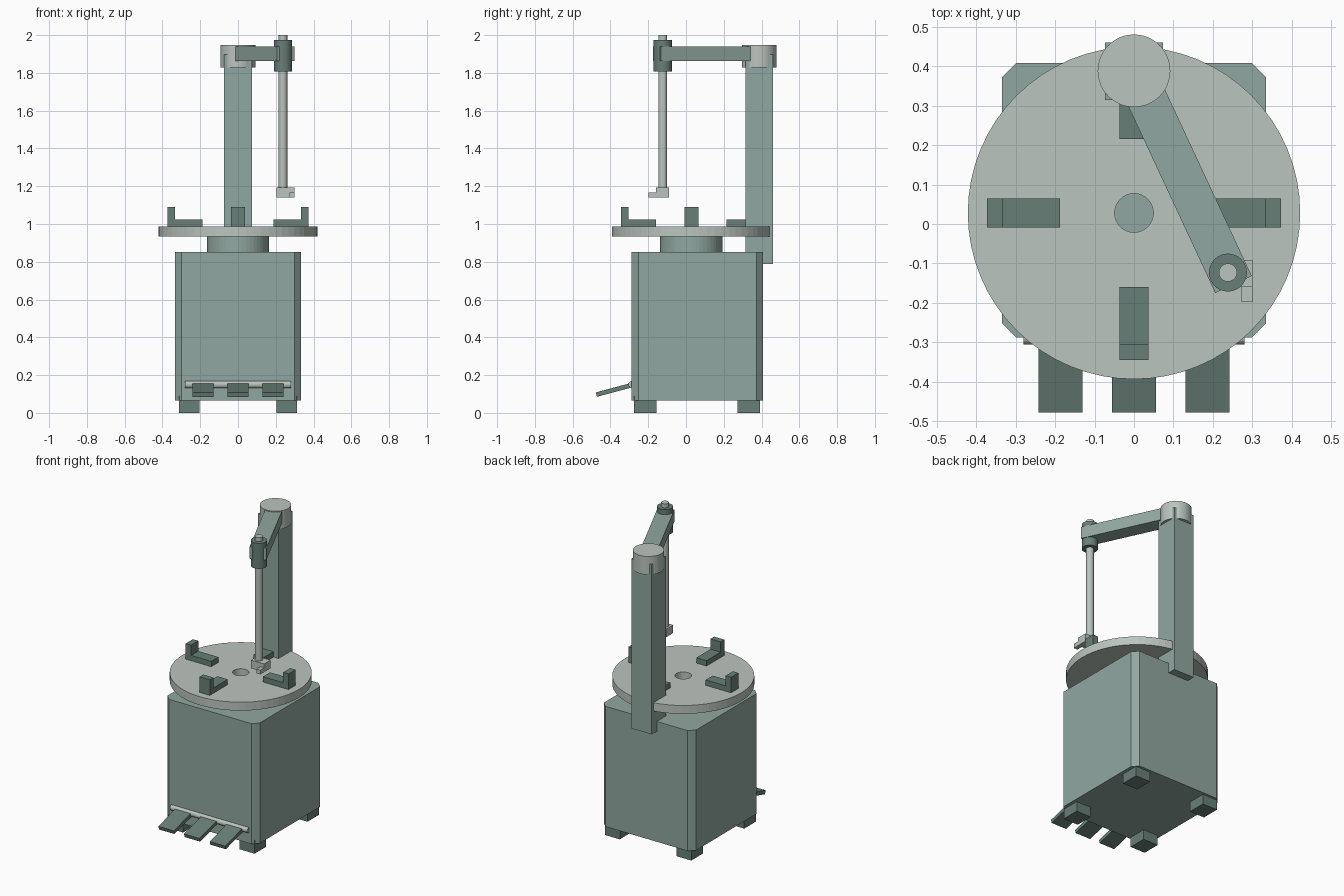
import bpy, bmesh, math
from mathutils import Matrix, Vector

if "Cube" in bpy.data.objects:
    bpy.data.objects.remove(bpy.data.objects["Cube"], do_unlink=True)


def material(name, rgb):
    mat = bpy.data.materials.new(name)
    mat.use_nodes = True
    mat.diffuse_color = (*rgb, 1)
    mat.node_tree.nodes["Principled BSDF"].inputs["Base Color"].default_value = (*rgb, 1)
    return mat


PAINT = material("grey green paint", (0.285, 0.39, 0.355))
STEEL = material("pale steel", (0.50, 0.555, 0.52))
DARK = material("dark green metal", (0.14, 0.212, 0.187))


def finish(name, bm, mat):
    bmesh.ops.recalc_face_normals(bm, faces=bm.faces)
    mesh = bpy.data.meshes.new(name)
    bm.to_mesh(mesh)
    bm.free()
    mesh.materials.append(mat)
    obj = bpy.data.objects.new(name, mesh)
    bpy.context.collection.objects.link(obj)
    return obj


def add_box(bm, lo, hi, turn=Matrix()):
    lo, hi = Vector(lo), Vector(hi)
    place = Matrix.Translation((lo + hi) / 2) @ Matrix.Diagonal((*(hi - lo), 1))
    return bmesh.ops.create_cube(bm, size=1, matrix=turn @ place)["verts"]


def box(name, lo, hi, mat, turn=Matrix()):
    bm = bmesh.new()
    add_box(bm, lo, hi, turn)
    return finish(name, bm, mat)


def cylinder(name, centre, radius, length, mat, turn=Matrix(), sides=48):
    bm = bmesh.new()
    bmesh.ops.create_cone(bm, cap_ends=True, segments=sides, radius1=radius, radius2=radius,
                          depth=length, matrix=Matrix.Translation(centre) @ turn)
    return finish(name, bm, mat)


def column_cylinder(name, x, y, z0, z1, radius, mat, sides=48):
    return cylinder(name, (x, y, (z0 + z1) / 2), radius, z1 - z0, mat, sides=sides)


TABLE_Y = 0.028
HEAD_Y = 0.388
SPINDLE = (0.238, -0.123)

# Cabinet with chamfered upright corners
bm = bmesh.new()
add_box(bm, (-0.334, -0.288, 0.065), (0.334, 0.408, 0.852))
upright = [e for e in bm.edges if abs(e.verts[0].co.z - e.verts[1].co.z) > 0.1]
bmesh.ops.bevel(bm, geom=upright, offset=0.036, segments=1, affect='EDGES')
finish("cabinet", bm, PAINT)

# Four feet, slightly sunk into the chamfered corners
for side, sx in (("left", 1), ("right", -1)):
    for end, y in (("front", -0.275), ("back", 0.272)):
        x0, x1 = sorted((0.205 * sx, 0.313 * sx))
        box(f"{end}_{side}_foot", (x0, y, 0), (x1, y + 0.12, 0.09), DARK)

# Turntable collar and holed disc
column_cylinder("table_collar", 0, TABLE_Y, 0.85, 0.937, 0.165, PAINT)
bm = bmesh.new()
ring = [bm.verts.new((r, 0, z)) for r, z in
        ((0.049, 0.933), (0.421, 0.933), (0.421, 0.988), (0.049, 0.988))]
edges = [bm.edges.new((ring[i], ring[(i + 1) % 4])) for i in range(4)]
bmesh.ops.spin(bm, geom=ring + edges, cent=(0, 0, 0), axis=(0, 0, 1),
               angle=math.tau, steps=64, use_duplicate=False)
bmesh.ops.remove_doubles(bm, verts=bm.verts, dist=0.0005)
finish("turntable", bm, STEEL).location.y = TABLE_Y

# Four L-shaped clamp jaws
PROFILE = ((0.187, 0.988), (0.372, 0.988), (0.372, 1.09),
           (0.333, 1.09), (0.333, 1.023), (0.187, 1.023))
for i, where in enumerate(("left", "back", "right", "front")):
    bm = bmesh.new()
    face = bm.faces.new([bm.verts.new((x, -0.037, z)) for x, z in PROFILE])
    grown = bmesh.ops.extrude_face_region(bm, geom=[face])["geom"]
    bmesh.ops.translate(bm, vec=(0, 0.074, 0),
                        verts=[v for v in grown if isinstance(v, bmesh.types.BMVert)])
    jaw = finish(f"{where}_jaw", bm, DARK)
    jaw.location.y = TABLE_Y
    jaw.rotation_euler.z = i * math.pi / 2

# Rear column and pivot head
box("column", (-0.074, 0.314, 0.787), (0.074, 0.46, 1.897), PAINT)
column_cylinder("pivot_head", 0, HEAD_Y, 1.828, 1.947, 0.092, STEEL)

# Swing arm aimed from the head to the spindle
swing = math.atan2(SPINDLE[1] - HEAD_Y, SPINDLE[0])
aim = Matrix.Translation((0, HEAD_Y, 0)) @ Matrix.Rotation(swing, 4, 'Z')
box("swing_arm", (0, -0.051, 1.863), (0.597, 0.051, 1.941), PAINT, aim)

# Spindle sleeve, rod and tool holder
column_cylinder("spindle_sleeve", *SPINDLE, 1.808, 1.974, 0.048, DARK, 32)
column_cylinder("spindle_rod", *SPINDLE, 1.17, 2.0, 0.023, STEEL, 24)
box("tool_holder", (0.204, -0.158, 1.14), (0.3, -0.091, 1.193), STEEL)
box("tool_tip", (0.272, -0.198, 1.14), (0.3, -0.158, 1.168), STEEL)

# Pedal bar and three sloping pedals
cylinder("pedal_bar", (0, -0.287, 0.15), 0.018, 0.56, STEEL,
         Matrix.Rotation(math.pi / 2, 4, 'Y'), 24)
for where, x in (("right", -0.186), ("middle", 0), ("left", 0.186)):
    tilt = Matrix.Translation((x, -0.287, 0.147)) @ Matrix.Rotation(math.radians(15), 4, 'X')
    box(f"{where}_pedal", (-0.056, -0.194, -0.012), (0.056, 0, 0.012), DARK, tilt)
